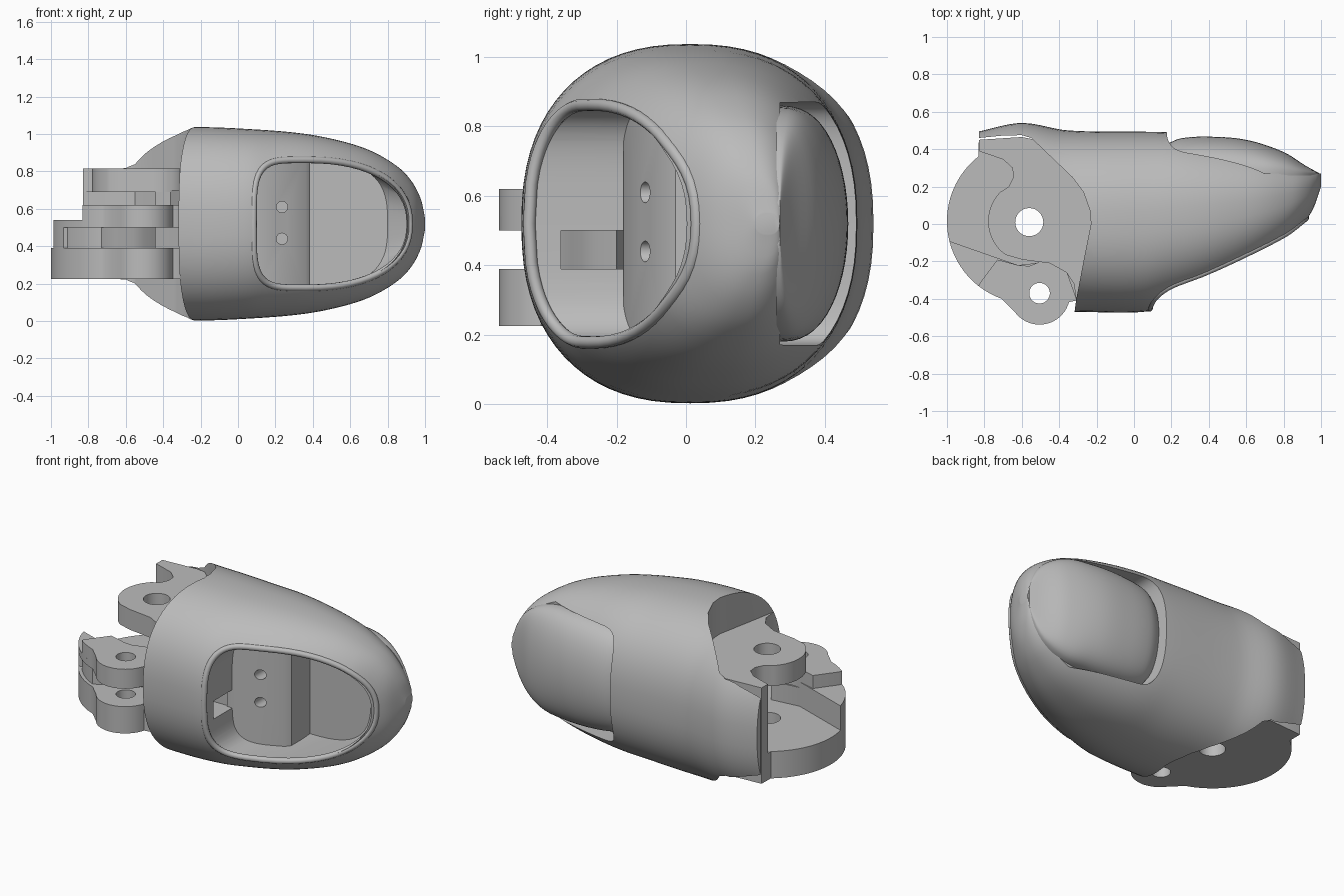
import bpy, bmesh, math

cube = bpy.data.objects.get("Cube")
if cube:
    bpy.data.objects.remove(cube, do_unlink=True)

MID = 0.52
POWER = 0.85
mat = bpy.data.materials.new("matte grey")
mat.use_nodes = True
GREY = (0.5, 0.5, 0.5, 1)
mat.diffuse_color = GREY
mat.node_tree.nodes["Principled BSDF"].inputs["Base Color"].default_value = GREY


def loft(name, rings):
    """Closed solid through rings of equal length."""
    bm = bmesh.new()
    vs = [[bm.verts.new(p) for p in r] for r in rings]
    n = len(vs[0])
    for a, b in zip(vs, vs[1:]):
        for i in range(n):
            j = (i + 1) % n
            bm.faces.new((a[i], a[j], b[j], b[i]))
    bm.faces.new(vs[0])
    bm.faces.new(vs[-1])
    bmesh.ops.recalc_face_normals(bm, faces=bm.faces)
    me = bpy.data.meshes.new(name)
    bm.to_mesh(me)
    bm.free()
    ob = bpy.data.objects.new(name, me)
    bpy.context.collection.objects.link(ob)
    me.materials.append(mat)
    return ob


def plate(name, pts, z0, z1):
    return loft(name, [[(x, y, z) for x, y in pts] for z in (z0, z1)])


def box(name, x0, x1, y0, y1, z0, z1):
    return plate(name, [(x0, y0), (x1, y0), (x1, y1), (x0, y1)], z0, z1)


def arc(cx, cy, r, a0, a1, n=24):
    angles = [math.radians(a0 + (a1 - a0) * i / n) for i in range(n + 1)]
    return [(cx + r * math.cos(a), cy + r * math.sin(a)) for a in angles]


def activate(ob):
    bpy.ops.object.select_all(action='DESELECT')
    ob.select_set(True)
    bpy.context.view_layer.objects.active = ob


def cut(ob, tools):
    for t in tools:
        t.hide_render = True
        m = ob.modifiers.new("cut", 'BOOLEAN')
        m.operation, m.solver, m.object = 'DIFFERENCE', 'EXACT', t
        activate(ob)
        bpy.ops.object.modifier_apply(modifier=m.name)
        bpy.data.objects.remove(t, do_unlink=True)


def smooth(ob, angle=35):
    activate(ob)
    bpy.ops.object.shade_smooth_by_angle(angle=math.radians(angle))


def curve(keys, x):
    """Smooth interpolation through (x, value) keys."""
    def slope(i):
        a, b = keys[max(i - 1, 0)], keys[min(i + 1, len(keys) - 1)]
        return (b[1] - a[1]) / (b[0] - a[0])
    for i in range(len(keys) - 1):
        (x0, v0), (x1, v1) = keys[i], keys[i + 1]
        if x <= x1 or i == len(keys) - 2:
            h = x1 - x0
            t = min(max((x - x0) / h, 0), 1)
            return ((2*t**3 - 3*t*t + 1) * v0 + (t**3 - 2*t*t + t) * h * slope(i)
                    + (3*t*t - 2*t**3) * v1 + (t**3 - t*t) * h * slope(i + 1))


def spow(v, p):
    return math.copysign(abs(v) ** p, v)


# Fingertip shell: front, back and half-height outlines along its length
front = [(-.83, -.47), (-.3, -.47), (.05, -.47), (.2, -.43), (.4, -.36), (.6, -.26),
         (.8, -.12), (.9, -.005), (.96, .085), (1, .2)]
back = [(-.83, .495), (-.6, .54), (-.35, .5), (.14, .492), (.25, .485), (.4, .462),
        (.6, .425), (.8, .37), (.95, .3), (1, .27)]
half = [(-.83, .515), (-.2, .517), (0, .51), (.3, .488), (.5, .455), (.7, .395),
        (.85, .308), (.93, .225), (.98, .125), (1, .03)]
stations = [-.83 + 1.63 * i / 40 for i in range(40)] + [1 - .2 * (1 - i / 16) ** 2 for i in range(17)]
rings = []
for x in stations:
    f, b, h = curve(front, x), curve(back, x), curve(half, x)
    ring = []
    for i in range(72):
        a = 2 * math.pi * i / 72
        ring.append((x, (f + b) / 2 + (b - f) / 2 * spow(math.cos(a), POWER),
                     MID + h * spow(math.sin(a), POWER)))
    rings.append(ring)
shell = loft("fingertip_shell", rings)


def front_surface(x, z):
    """Depth of the shell's front side at x, z."""
    f, b = curve(front, x), curve(back, x)
    ratio = min(abs(z - MID) / curve(half, x), 1)
    return (f + b) / 2 - (b - f) / 2 * (1 - ratio ** (2 / POWER)) ** (POWER / 2)


# Knuckle pocket behind the shell, leaving a thin back wall
pocket = plate("pocket_cutter", [(-1.2, -.8), (-.36, -.8), (-.31, -.41), (-.27, -.2), (-.23, 0),
               (-.235, .07), (-.27, .17), (-.33, .25), (-.55, .46), (-.6, .475), (-.7, .473),
               (-.83, .46), (-1.2, .46)], -.5, 1.5)


def opening(y, left, right, h, nl=4.2, nr=2.3):
    mid = .36
    ring = []
    for i in range(64):
        a = 2 * math.pi * i / 64
        c, s = math.cos(a), math.sin(a)
        p = 2 / (nr if c > 0 else nl)
        rx = right - mid if c > 0 else mid - left
        ring.append((mid + rx * spow(c, p), y, MID + h * spow(s, p)))
    return ring


# Pad opening, nail bed and tendon slot
pad = loft("pad_cutter", [opening(-.7, .085, .915, .34), opening(.07, .085, .905, .34),
                          opening(.15, .085, .8, .335, 4.2, 3)])
bed = loft("bed_cutter", [opening(y, .175, 1.1, .35, 5, 5) for y in (.27, .8)])
slot = box("slot_cutter", -.5, .2, -.36, -.17, .39, .5)
cut(shell, [pocket, pad, bed, slot])
smooth(shell)

# Rounded lip around the pad opening
lip_data = bpy.data.curves.new("opening_lip", 'CURVE')
lip_data.dimensions = '3D'
lip_data.bevel_depth = .018
lip_data.bevel_resolution = 3
lip_data.materials.append(mat)
spline = lip_data.splines.new('POLY')
ring = opening(0, .083, .918, .342)
spline.points.add(len(ring) - 1)
for point, (x, y, z) in zip(spline.points, ring):
    point.co = (x, front_surface(x, z) + .014, z, 1)
spline.use_cyclic_u = True
lip = bpy.data.objects.new("opening_lip", lip_data)
bpy.context.collection.objects.link(lip)

# Domed nail filling the bed
top = [(.18, .43), (.25, .458), (.4, .467), (.6, .45), (.8, .385), (.92, .31), (.99, .272)]
width = [(.18, .27), (.22, .31), (.4, .337), (.6, .337), (.75, .32), (.88, .25), (.95, .16), (.99, .06)]
rings = []
for k in range(33):
    x = .18 + .81 * k / 32
    t, w = curve(top, x), curve(width, x)
    r = [(x, .27 + (t - .27) * max(math.sin(math.pi * i / 28), 0) ** .8,
          MID + w * math.cos(math.pi * i / 28)) for i in range(29)]
    rings.append([(x, .26, MID + w)] + r + [(x, .26, MID - w)])
nail = loft("fingernail", rings)
smooth(nail, 45)

# Sloped mounting block inside the opening, with two screw holes
block = plate("mounting_block", [(.05, -.18), (.1, -.18), (.36, -.06), (.385, -.03),
                                 (.385, .18), (.05, .18)], .16, .88)
holes = []
for z in (.44, .61):
    circle = arc(.235, z, .03, 0, 345, 23)
    holes.append(loft("screw_cutter", [[(x, y, v) for x, v in circle] for y in (-.3, .05)]))
cut(block, holes)
smooth(block)


def drill(ob, *spots):
    cut(ob, [plate("hole_cutter", arc(x, y, r, 0, 352.5, 47), -.2, 1.2) for x, y, r in spots])
    smooth(ob)


PIVOT, PIN = (-.56, .01, .075), (-.505, -.37, .055)

# Back wall joining the two hinge plates
back_wall = plate("back_wall", [(-.83, .39), (-.83, .45), (-.6, .465), (-.45, .435), (-.36, .4),
                                (-.25, .3), (-.25, .1), (-.33, .22), (-.55, .4), (-.7, .4)], .225, .815)

# Upper hinge plate
upper = plate("upper_hinge_plate",
              [(-.83, .39), (-.7, .345), (-.65, .3), (-.645, .25), (-.67, .2)]
              + arc(-.56, .015, .22, 135, 235, 16)
              + [(-.6, -.19), (-.45, -.21), (-.36, -.26), (-.32, -.32), (-.31, -.41),
                 (-.2, -.35), (-.2, .2), (-.5, .4), (-.55, .44), (-.83, .44)], .69, .815)
drill(upper, PIVOT)
web = plate("upper_plate_web", [(-.44, -.21), (-.36, -.26), (-.31, -.4), (-.2, -.35),
                                (-.2, .2), (-.3, .25), (-.38, .1)], .62, .7)

# Lower hinge plate with round knuckle and pin ear
ear = arc(-.505, -.375, .163, 215, 345, 20)
disc = arc(-.56, .015, .44, 128, 250, 40)
lower = plate("lower_hinge_plate", [(-.83, .44)] + disc + ear
              + [(-.31, -.41), (-.2, -.35), (-.2, .2), (-.5, .4), (-.55, .44)], .225, .39)
drill(lower, PIVOT, PIN)

# Raised front rail above the tendon slot, and the slot's inner wall
inner = [(-.44, -.2), (-.5, -.2), (-.56, -.225), (-.62, -.22)]
rim = arc(-.56, .015, .44, 194, 250, 20)
rail = plate("front_rail", rim + ear[:12] + inner, .5, .54)
drill(rail, PIN)
core = plate("slot_inner_wall", arc(-.56, .015, .44, 194, 212, 8) + arc(-.56, .015, .42, 213, 246, 12)
             + [(-.66, -.33), (-.56, -.3), (-.5, -.26), (-.44, -.2), (-.62, -.22)], .385, .505)
ear_top = plate("upper_pin_ear", [(-.73, -.19), (-.82, -.31)] + arc(-.56, .015, .44, 232, 250, 8)
                + ear + [(-.31, -.41), (-.27, -.38), (-.27, -.2), (-.36, -.22)] + inner, .5, .62)
drill(ear_top, PIN)
for part in (back_wall, web, core):
    smooth(part)
